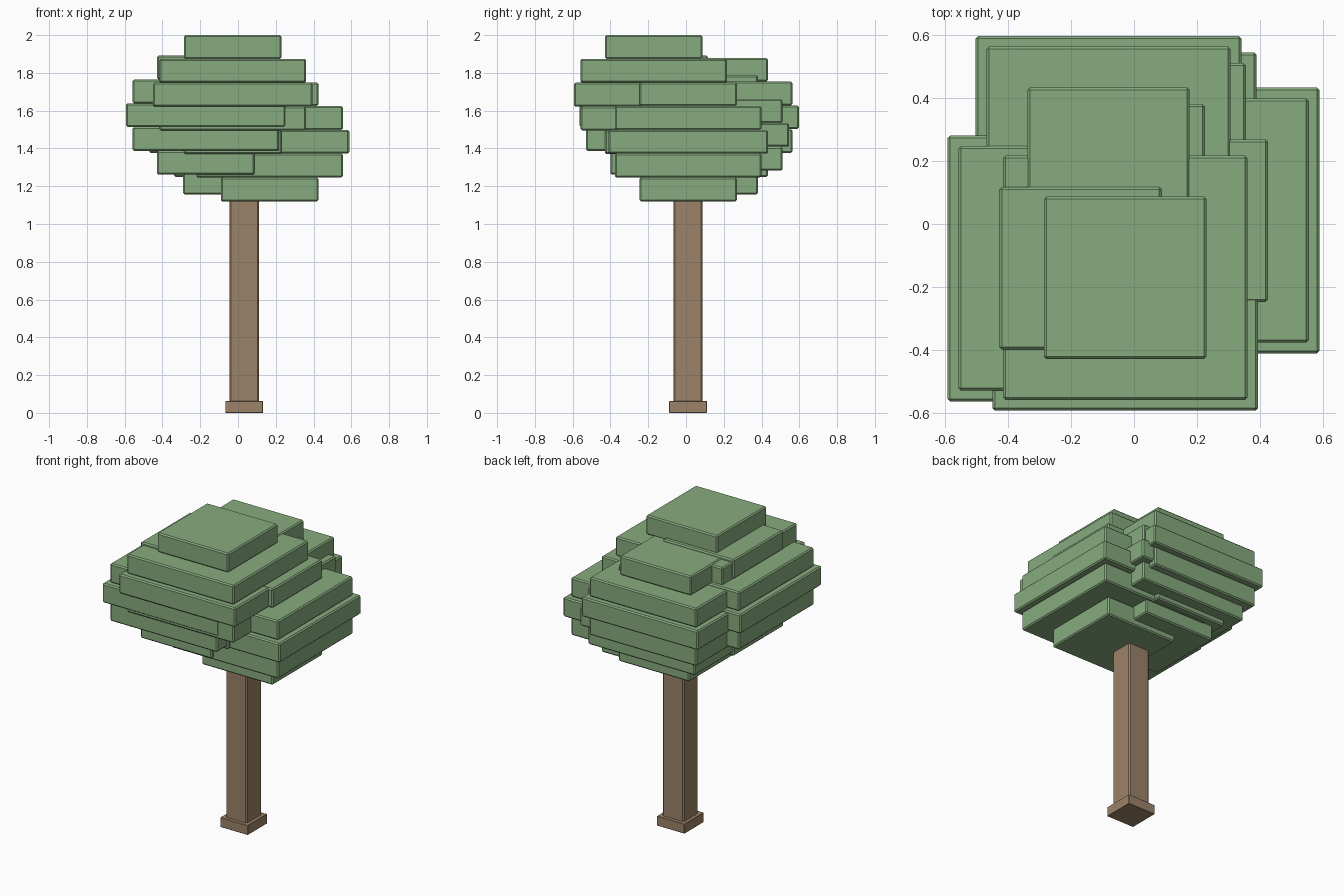
import bpy
import bmesh
from mathutils import Matrix, Vector

cube = bpy.data.objects.get("Cube")
if cube:
    bpy.data.objects.remove(cube, do_unlink=True)


def make_material(name, rgb):
    mat = bpy.data.materials.new(name)
    mat.use_nodes = True
    mat.diffuse_color = (*rgb, 1)
    mat.node_tree.nodes["Principled BSDF"].inputs["Base Color"].default_value = (*rgb, 1)
    return mat


def add_box(bm, x, y, z, half, height):
    """Square slab standing on height z."""
    place = Matrix.Translation((x, y, z + height / 2))
    scale = Matrix.Diagonal(Vector((half * 2, half * 2, height, 1)))
    bmesh.ops.create_cube(bm, size=1, matrix=place @ scale)


def finish(bm, name, mat, bevel=0):
    mesh = bpy.data.meshes.new(name)
    bm.to_mesh(mesh)
    bm.free()
    mesh.materials.append(mat)
    obj = bpy.data.objects.new(name, mesh)
    bpy.context.collection.objects.link(obj)
    if bevel:
        mod = obj.modifiers.new("Chamfer", 'BEVEL')
        mod.width = bevel
        mod.segments = 1
    return obj


leaf_green = make_material("leaf green", (0.242, 0.407, 0.209))
bark_brown = make_material("bark brown", (0.332, 0.227, 0.138))

# Trunk and its square foot
TRUNK_X, TRUNK_Y = 0.033, 0.011
bm = bmesh.new()
add_box(bm, TRUNK_X, TRUNK_Y, 0.03, 0.077, 1.25)
finish(bm, "trunk", bark_brown, 0.008)
bm = bmesh.new()
add_box(bm, TRUNK_X, TRUNK_Y, 0, 0.1, 0.063)
finish(bm, "trunk_foot", bark_brown, 0.002)

# Leaf clusters: each is a stepped ball of five square slabs
LAYER = 0.126
HALF_WIDTHS = (0.258, 0.388, 0.422, 0.388, 0.258)
CLUSTERS = {
    "left_leaf_cluster": (0.167, 0.011, 1.12),
    "front_leaf_cluster": (-0.028, -0.171, 1.37),
    "right_leaf_cluster": (-0.17, -0.141, 1.261),
    "back_leaf_cluster": (-0.081, 0.175, 1.25),
    "inner_leaf_cluster": (-0.033, 0.123, 1.157),
}
for name, (x, y, base) in CLUSTERS.items():
    bm = bmesh.new()
    for i, half in enumerate(HALF_WIDTHS):
        add_box(bm, x, y, base + i * LAYER, half, LAYER)
    finish(bm, name, leaf_green, 0.008)
